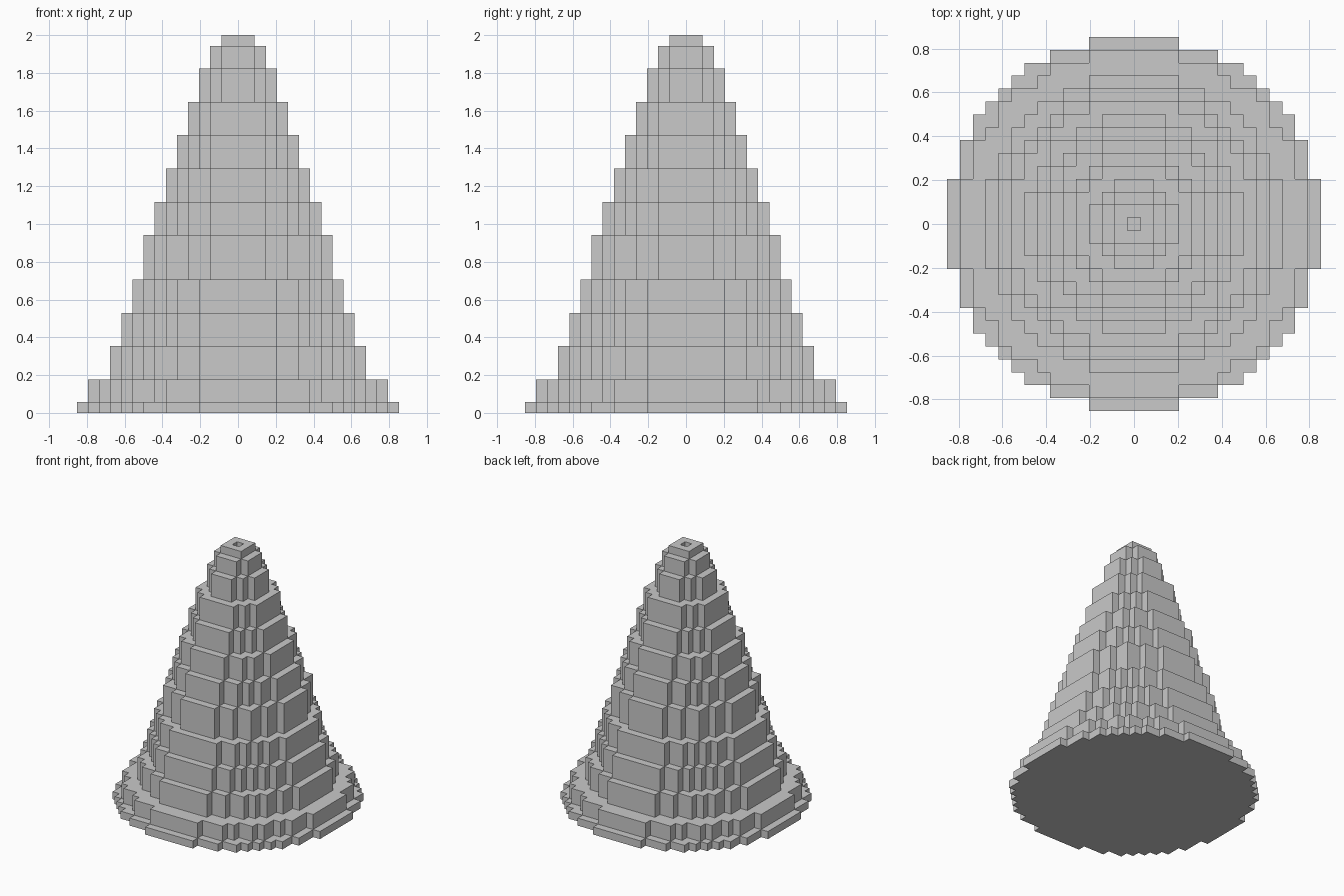
import bpy, bmesh
from mathutils import Vector

cube = bpy.data.objects.get("Cube")
if cube:
    bpy.data.objects.remove(cube, do_unlink=True)

UNIT = 2 / 34          # edge of one block
REACH = 14             # blocks from the centre to the rim

# Tiers from the ground up: (radius in blocks, top level in blocks)
TIERS = [(14.5, 1), (13.5, 3), (11.5, 6), (10.5, 9), (9.5, 12), (8.5, 16),
         (7.5, 19), (6.5, 22), (5.5, 25), (4.5, 28), (3.5, 31), (2.5, 33), (1.5, 34)]


def height(i, j):
    """Number of blocks stacked on one grid cell."""
    if i == 0 and j == 0:
        return TIERS[-2][1]          # small hole in the summit
    return max((top for r, top in TIERS if i * i + j * j < r * r), default=0)


bm = bmesh.new()


def quad(centre, u, v):
    """Unit face facing along u x v."""
    corners = (-u - v, u - v, u + v, -u + v)
    return bm.faces.new([bm.verts.new((centre + c / 2) * UNIT) for c in corners])


X, Y, Z = Vector((1, 0, 0)), Vector((0, 1, 0)), Vector((0, 0, 1))
cells = range(-REACH, REACH + 1)
for i in cells:
    for j in cells:
        h = height(i, j)
        if not h:
            continue
        # Tread and underside
        quad(Vector((i, j, h)), X, Y)
        quad(Vector((i, j, 0)), Y, X)
        # Walls above each lower neighbour
        for n in (X, -X, Y, -Y):
            for k in range(height(i + int(n.x), j + int(n.y)), h):
                quad(Vector((i, j, k + 0.5)) + n / 2, Z.cross(n), Z)

bmesh.ops.remove_doubles(bm, verts=bm.verts[:], dist=UNIT / 10)
bm.normal_update()

# Merge flat wall and underside blocks into large panels
panel_edges = [e for e in bm.edges if all(f.normal.z < 0.5 for f in e.link_faces)]
bmesh.ops.dissolve_limit(bm, angle_limit=0.01, verts=[], edges=panel_edges)

mesh = bpy.data.meshes.new("stepped_cone")
bm.to_mesh(mesh)
bm.free()

# Plain light grey material
grey = bpy.data.materials.new("light_grey")
grey.use_nodes = True
colour = (0.585, 0.585, 0.585, 1)
grey.diffuse_color = colour
grey.node_tree.nodes["Principled BSDF"].inputs["Base Color"].default_value = colour
mesh.materials.append(grey)

cone = bpy.data.objects.new("stepped_cone", mesh)
bpy.context.collection.objects.link(cone)
